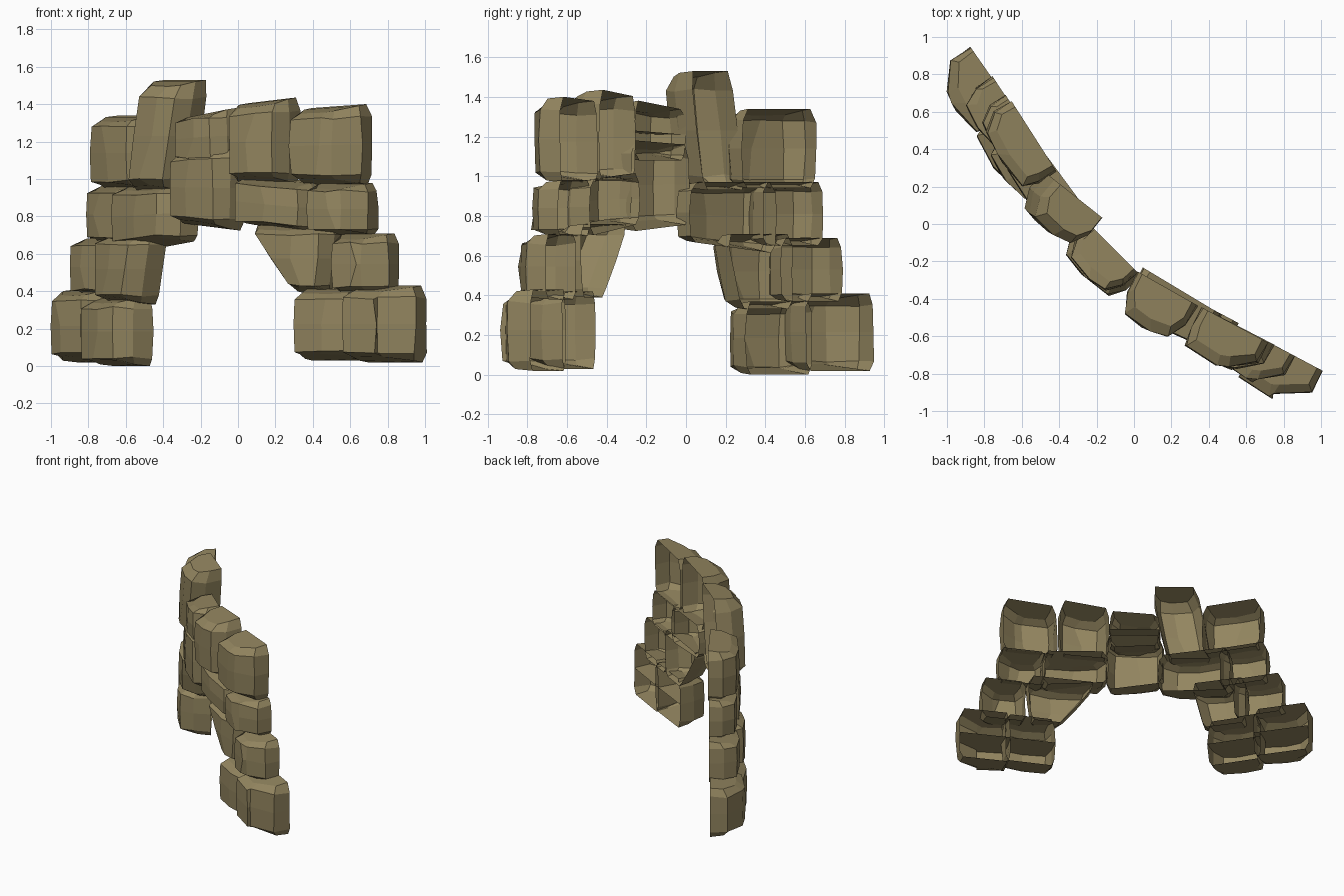
import bpy, bmesh, random
from mathutils import Vector

if "Cube" in bpy.data.objects:
    bpy.data.objects.remove(bpy.data.objects["Cube"])

random.seed(4)
mat = bpy.data.materials.new("sandstone")
mat.diffuse_color = (0.29, 0.235, 0.115, 1)
mat.use_nodes = True
mat.node_tree.nodes["Principled BSDF"].inputs["Base Color"].default_value = mat.diffuse_color


def stone(name, a, b, t, z0, z1, low=(0, 1), high=(0, 1), tilt=0, ends=(.05, .05), base_tilt=0,
          shelf=False):
    """Faceted stone shell, open at the back. a-b is its back edge in plan, t its depth
    toward the front. low / high: span along that edge at bottom and top; tilt: rise toward b;
    shelf: closed across the middle."""
    a, b = Vector(a), Vector(b)
    d = b - a
    length = d.length
    d.normalize()
    n = Vector((d.y, -d.x))
    e0, e1 = ends
    h = z1 - z0
    bm = bmesh.new()
    rings = []
    # level, inset scale: chamfered foot, body, chamfered crown
    for f, s in ((0, .76), (.12, .98), (.5, 1.0), (.84, .98), (1, .74)):
        u0 = (low[0] + (high[0] - low[0]) * f) * length - .01
        u1 = (low[1] + (high[1] - low[1]) * f) * length + .01
        um = (u0 + u1) / 2
        plan = [(u0, 0), (u1, 0), (u1, t * .5), (u1 - e1, t * .9),
                (um + random.uniform(-.03, .04), t), (u0 + e0, t * .93), (u0, t * .5)]
        ring = []
        for u, w in plan:
            k = (u - um) / length
            su = s if s > .9 else s + .09
            u2 = um + (u - um) * su + random.uniform(-.006, .006)
            p = a + d * u2 + n * w * s
            z = z0 + h * f + tilt * k * f + base_tilt * k * (1 - f)
            # crown and foot slope down toward the front
            if f in (0, 1):
                z += (.5 - f) * .07 * (w / t) ** 2
            elif f != .5:
                z += random.uniform(-.008, .008)
            ring.append(bm.verts.new((p.x, p.y, z)))
        rings.append(ring)
    m = len(rings[0])
    for lo, hi in zip(rings, rings[1:]):
        for i in range(1, m):
            j = (i + 1) % m
            bm.faces.new((lo[i], lo[j], hi[j], hi[i]))
    bm.faces.new(rings[0][::-1])
    bm.faces.new(rings[-1])
    bmesh.ops.recalc_face_normals(bm, faces=bm.faces)
    # front side must face outward
    bm.faces.ensure_lookup_table()
    if bm.faces[-1].normal.z < 0:
        bmesh.ops.reverse_faces(bm, faces=bm.faces)
    if shelf:
        bm.faces.new(rings[2])
    me = bpy.data.meshes.new(name)
    bm.to_mesh(me)
    bm.free()
    me.materials.append(mat)
    ob = bpy.data.objects.new(name, me)
    bpy.context.collection.objects.link(ob)


# Left pillar, ground upward
stone("left_foot_outer", (-.87, .94), (-.64, .61), .26, .02, .41, ends=(.13, .03), shelf=True)
stone("left_foot_inner", (-.67, .63), (-.46, .31), .25, 0, .37, shelf=True)
stone("left_second_outer", (-.75, .78), (-.56, .49), .22, .37, .69)
stone("left_second_inner", (-.61, .53), (-.40, .24), .24, .33, .71, low=(0, .84), high=(0, 1.1))
stone("left_third_outer", (-.68, .68), (-.50, .40), .20, .65, .97, ends=(.06, .03))
stone("left_third_inner", (-.53, .45), (-.22, .03), .23, .64, .97, base_tilt=.05, ends=(.05, .1))
stone("left_top_outer", (-.65, .65), (-.42, .29), .22, .94, 1.34, ends=(.07, .03))
stone("left_top_peak", (-.48, .28), (-.19, .05), .24, .93, 1.53, low=(-.05, .78), high=(.24, 1.1))

# Bridge over the opening
stone("bridge_lower", (-.25, .01), (.03, -.27), .22, .74, 1.17, tilt=.02, base_tilt=-.03)
stone("bridge_upper", (-.23, -.01), (.01, -.25), .21, 1.08, 1.36, tilt=.04, shelf=True)

# Right pillar, crown downward
stone("right_top_inner", (.03, -.26), (.33, -.43), .25, .98, 1.42, tilt=.03)
stone("right_top_outer", (.37, -.45), (.71, -.63), .24, .97, 1.39, tilt=.02, ends=(.02, .13))
stone("right_third_inner", (.06, -.24), (.46, -.48), .23, .73, 1.0, tilt=-.03, base_tilt=-.05)
stone("right_third_outer", (.45, -.49), (.74, -.64), .23, .70, .98, ends=(.03, .12))
stone("right_second_wedge", (.20, -.34), (.56, -.53), .21, .39, .76, low=(.42, .92), high=(-.26, 1))
stone("right_second_outer", (.58, -.56), (.85, -.70), .23, .38, .71, ends=(.03, .12))
stone("right_foot_inner", (.38, -.46), (.70, -.62), .23, .03, .42, ends=(.02, .03), shelf=True)
stone("right_foot_outer", (.68, -.61), (1.0, -.78), .26, .02, .43, ends=(.0, .17), shelf=True)
